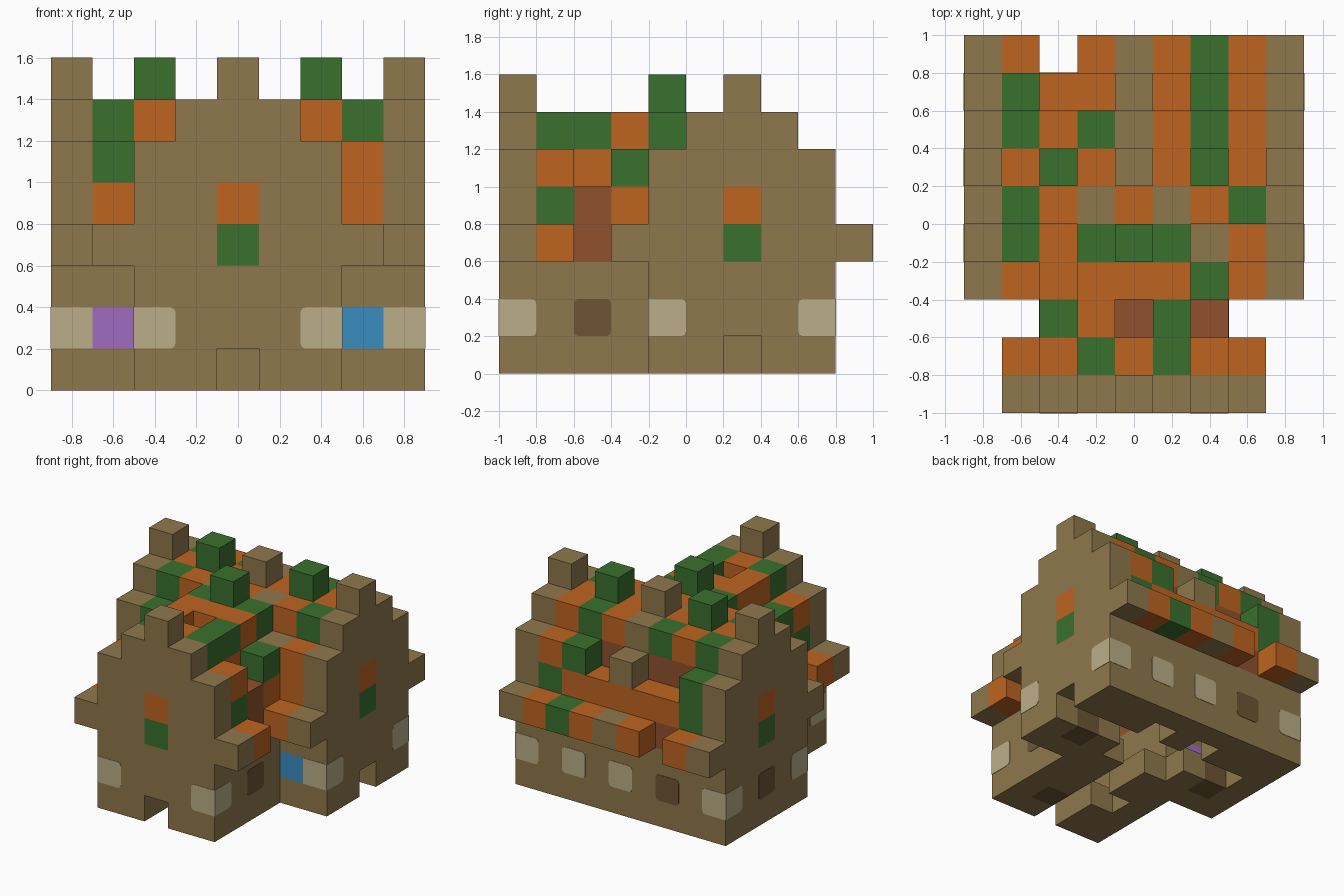
import bpy, bmesh
from mathutils import Vector

cube = bpy.data.objects.get("Cube")
if cube:
    bpy.data.objects.remove(cube, do_unlink=True)

S = 0.2  # block size


def linear(hexcode):
    vals = [int(hexcode[n:n + 2], 16) / 255 for n in (0, 2, 4)]
    return [v / 12.92 if v < 0.04 else ((v + 0.055) / 1.055) ** 2.4 for v in vals] + [1]


def material(name, hexcode):
    m = bpy.data.materials.new(name)
    m.use_nodes = True
    m.diffuse_color = linear(hexcode)
    m.node_tree.nodes["Principled BSDF"].inputs["Base Color"].default_value = linear(hexcode)
    return m


MATS = {
    "T": material("tan wall", "8f784c"),
    "O": material("orange tile", "be6420"),
    "G": material("green tile", "3a702d"),
    "B": material("red brown lining", "91512d"),
    "L": material("pale window", "bbae88"),
    "D": material("dark brown", "6e5534"),
    "P": material("purple pane", "a06cc0"),
    "U": material("blue pane", "3a8cc0"),
}
KEYS = list(MATS)
cells = {}  # (i, j, k) -> (part, colour)


def put(part, i, j, k, colour="T"):
    cells[i, j, k] = (part, colour)


# Main hall and front wing walls, open where they join
for k in range(3):
    for i in range(9):
        for j in range(4, 9):
            if i in (0, 8) or j == 8 or (j == 4 and not 3 <= i <= 5):
                put("walls", i, j, k)
    for i in range(2, 7):
        for j in range(4):
            if i in (2, 6) or j == 0:
                put("walls", i, j, k)

# Stepped gables: one at each end of the hall, one on the wing
STEPS = [4, 6, 7, 8, 7, 6, 4]
for n, top in enumerate(STEPS):
    for k in range(3, top):
        put("end_gables", 0, n + 3, k)
        put("end_gables", 8, n + 3, k)
        put("front_gable", n + 1, 0, k)
for part, i, j in (("end_gables", 0, 6), ("end_gables", 8, 6), ("front_gable", 4, 0)):
    put(part, i, j, 4, "O")
    put(part, i, j, 3, "G")

# Coloured panes in the hall front, and two low doorways
put("walls", 1, 4, 1, "P")
put("walls", 7, 4, 1, "U")
for doorway in ((4, 0, 0), (8, 6, 0)):
    del cells[doorway]

# Floor with a ragged passage left open
for i in range(1, 8):
    for j in range(1, 8):
        inside = j >= 4 or 3 <= i <= 5
        passage = j == 6 or (i == 4 and j < 6) or (j in (5, 7) and i in (3, 5)) or (i, j) == (3, 2)
        if inside and not passage and (i, j, 0) not in cells:
            put("floor", i, j, 0, "D" if (i, j) in ((1, 5), (7, 5), (5, 1)) else "T")

# Roof tiles, listed from the wing back to the rear eave
ROWS = ["OOGOGOO", ".GOBGB.", "OOOOOGO", "GOGGGTO", "GOTOTOG",
        "OGOTOGO", "GOGTOGO", "GOOTOGO", "O.OTOGO"]
WORN = {(2, 8): 5, (3, 8): 5, (5, 8): 5, (6, 2): 5, (4, 2): 6}
UNDER = {(7, 4): "O", (1, 8): "G", (2, 2): "B"}
for j, row in enumerate(ROWS, 1):
    for i, tile in enumerate(row, 1):
        if tile == ".":
            continue
        hall = min(STEPS[j - 3], 7) if j >= 3 else 0
        wing = min(STEPS[i - 1], 7) if j <= 5 else 0
        top = WORN.get((i, j), max(hall, wing))
        put("roof", i, j, top - 1, tile)
        if top == 7:
            put("roof_lining", i, j, 5, "B")
        elif top >= 5 and (i, j) != (4, 2):
            put("roof_lining", i, j, 3, "B")
            if top == 6:
                put("roof", i, j, 4, UNDER.get((i, j), "G" if tile == "O" else "O"))
put("roof", 5, 2, 5, "O")

# Ridge blocks
for i, j, colour in ((2, 6, "G"), (6, 6, "G"), (4, 6, "T"), (4, 4, "G")):
    put("ridge_blocks", i, j, 7, colour)


def centre(i, j, k):
    return Vector((i - 4, j - 4.5, k + 0.5)) * S


def finish(name, bm, mats):
    mesh = bpy.data.meshes.new(name)
    bm.to_mesh(mesh)
    bm.free()
    for m in mats:
        mesh.materials.append(m)
    obj = bpy.data.objects.new(name, mesh)
    bpy.context.collection.objects.link(obj)


# Build each part from the exposed block faces only
SIDES = [Vector([s if a == b else 0 for b in range(3)]) for a in range(3) for s in (-1, 1)]
for part in sorted({p for p, c in cells.values()}):
    bm = bmesh.new()
    for pos, (owner, colour) in cells.items():
        if owner != part:
            continue
        for n in SIDES:
            if tuple(int(a + b) for a, b in zip(pos, n)) in cells:
                continue
            u = Vector((n.y, n.z, n.x))
            v = n.cross(u)
            mid = centre(*pos) + n * S / 2
            face = bm.faces.new([bm.verts.new(mid + (u * a + v * b) * S / 2)
                                 for a, b in ((-1, -1), (1, -1), (1, 1), (-1, 1))])
            face.material_index = KEYS.index(colour)
    bmesh.ops.remove_doubles(bm, verts=bm.verts, dist=0.001)
    finish(part, bm, MATS.values())


def plate(name, colour, cell, normal, square=()):
    """Thin window plate; corners are rounded except on the listed sides."""
    n = Vector(normal)
    u, v = Vector((-n.y, n.x, 0)), Vector((0, 0, 1))
    mid = centre(*cell) + n * S / 2
    h, r = S / 2, 0.026
    pts = []
    for a, b in ((-1, -1), (1, -1), (1, 1), (-1, 1)):
        side = (u * a).x + (u * a).y
        if side in square:
            pts.append((a * h, b * h))
            continue
        ends = [(a * (h - r), b * h), (a * (h - r * 0.3), b * (h - r * 0.3)), (a * h, b * (h - r))]
        pts += ends if a * b < 0 else ends[::-1]
    bm = bmesh.new()
    face = bm.faces.new([bm.verts.new(mid + u * a + v * b) for a, b in pts])
    out = bmesh.ops.extrude_face_region(bm, geom=[face])
    moved = [g for g in out["geom"] if isinstance(g, bmesh.types.BMVert)]
    bmesh.ops.translate(bm, verts=moved, vec=n * 0.003)
    bmesh.ops.recalc_face_normals(bm, faces=bm.faces)
    finish(name, bm, [MATS[colour]])


# Windows mirrored on both sides: wing corners, hall corners, wing sides
for s in (-1, 1):
    wing, hall = 4 + 2 * s, 4 + 4 * s
    plate("wing_front_window", "L", (wing, 0, 1), (0, -1, 0), (s,))
    plate("wing_corner_window", "L", (wing, 0, 1), (s, 0, 0), (-1,))
    plate("wing_side_window", "D", (wing, 2, 1), (s, 0, 0))
    plate("hall_front_window", "L", (hall, 4, 1), (0, -1, 0), (-1, 1))
    plate("hall_side_window", "L", (hall, 4, 1), (s, 0, 0), (-1,))
    plate("hall_rear_corner_window", "L", (hall, 8, 1), (s, 0, 0), (1,))
    plate("rear_corner_window", "L", (hall, 8, 1), (0, 1, 0), (s,))
plate("hall_dark_window", "D", (0, 6, 1), (-1, 0, 0))
for i, colour in ((2, "D"), (4, "L"), (6, "L")):
    plate("rear_window", colour, (i, 8, 1), (0, 1, 0))
